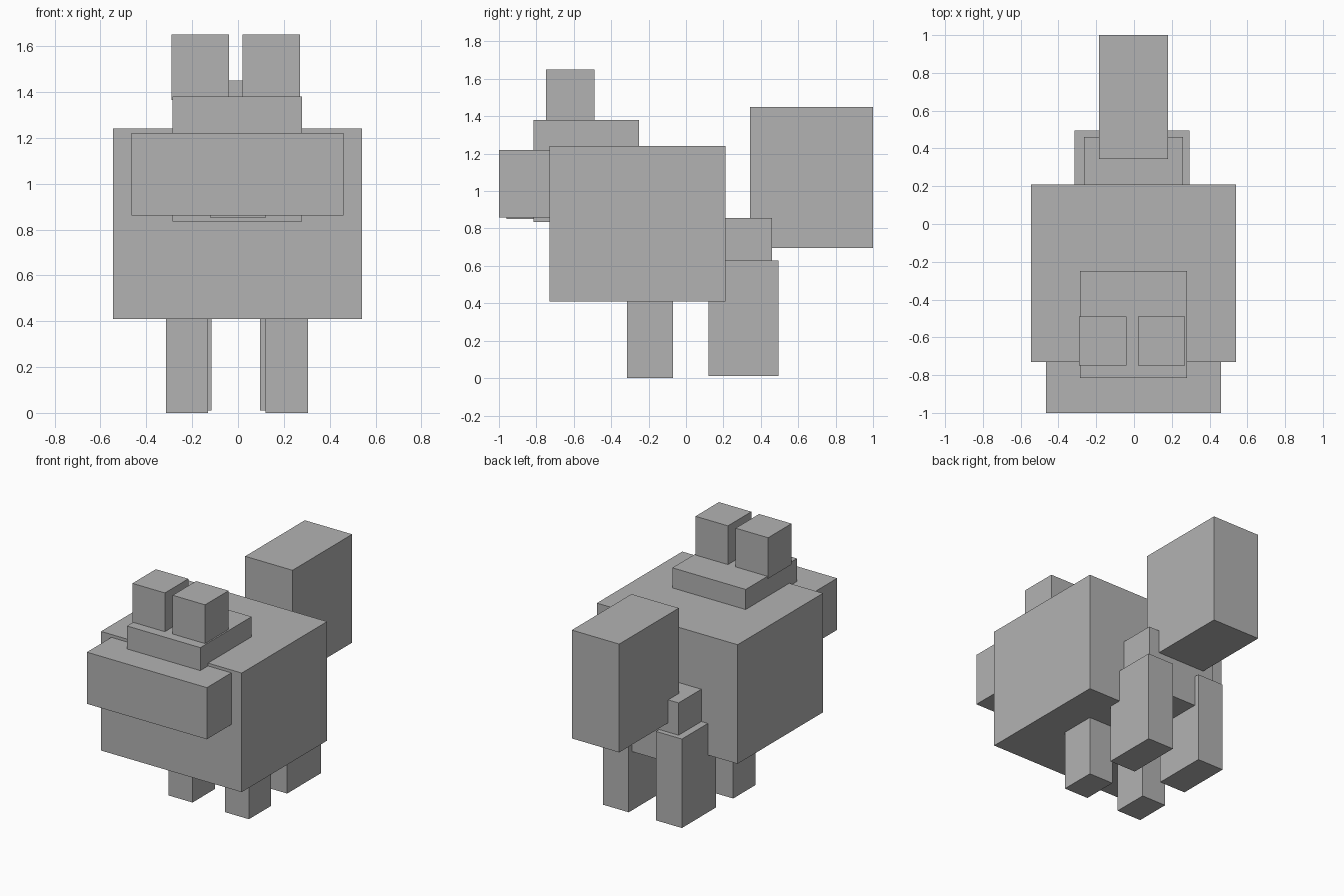
import bpy

# Remove the default cube only
default = bpy.data.objects.get("Cube")
if default:
    bpy.data.objects.remove(default, do_unlink=True)

# One plain grey for the whole animal
grey = bpy.data.materials.new("plain grey")
grey.use_nodes = True
colour = (0.45, 0.45, 0.45, 1)
grey.diffuse_color = colour
for node in grey.node_tree.nodes:
    if node.type == 'BSDF_PRINCIPLED':
        node.inputs["Base Color"].default_value = colour


def block(name, x, y, z):
    """Box spanning the given (low, high) range on each axis."""
    spans = (x, y, z)
    bpy.ops.mesh.primitive_cube_add(size=1)
    obj = bpy.context.object
    obj.name = name
    obj.location = [(low + high) / 2 for low, high in spans]
    obj.scale = [high - low for low, high in spans]
    obj.data.materials.append(grey)
    return obj


def pair(name, inner, outer, shift, y, z):
    """Left and right copies of a block, mirrored about x = shift."""
    for side, sign in (("left", 1), ("right", -1)):
        x = sorted((shift + sign * inner, shift + sign * outer))
        block(f"{side}_{name}", x, y, z)


# Body and hips
block("body", (-0.545, 0.54), (-0.73, 0.21), (0.41, 1.24))
block("hips", (-0.265, 0.26), (0, 0.46), (0.42, 0.855))

# Head, muzzle, chin and ears
block("head", (-0.285, 0.28), (-0.815, -0.25), (0.835, 1.38))
block("muzzle", (-0.465, 0.46), (-1, -0.6), (0.86, 1.22))
block("chin", (-0.12, 0.12), (-0.96, -0.7), (0.85, 0.95))
pair("ear", 0.03, 0.28, -0.01, (-0.748, -0.49), (1.365, 1.65))

# Legs
pair("front_leg", 0.125, 0.31, -0.005, (-0.315, -0.07), (0, 0.5))
pair("back_leg", 0.105, 0.305, -0.01, (0.12, 0.495), (0.01, 0.63))

# Upright bushy tail
block("tail", (-0.185, 0.18), (0.343, 1), (0.695, 1.45))
